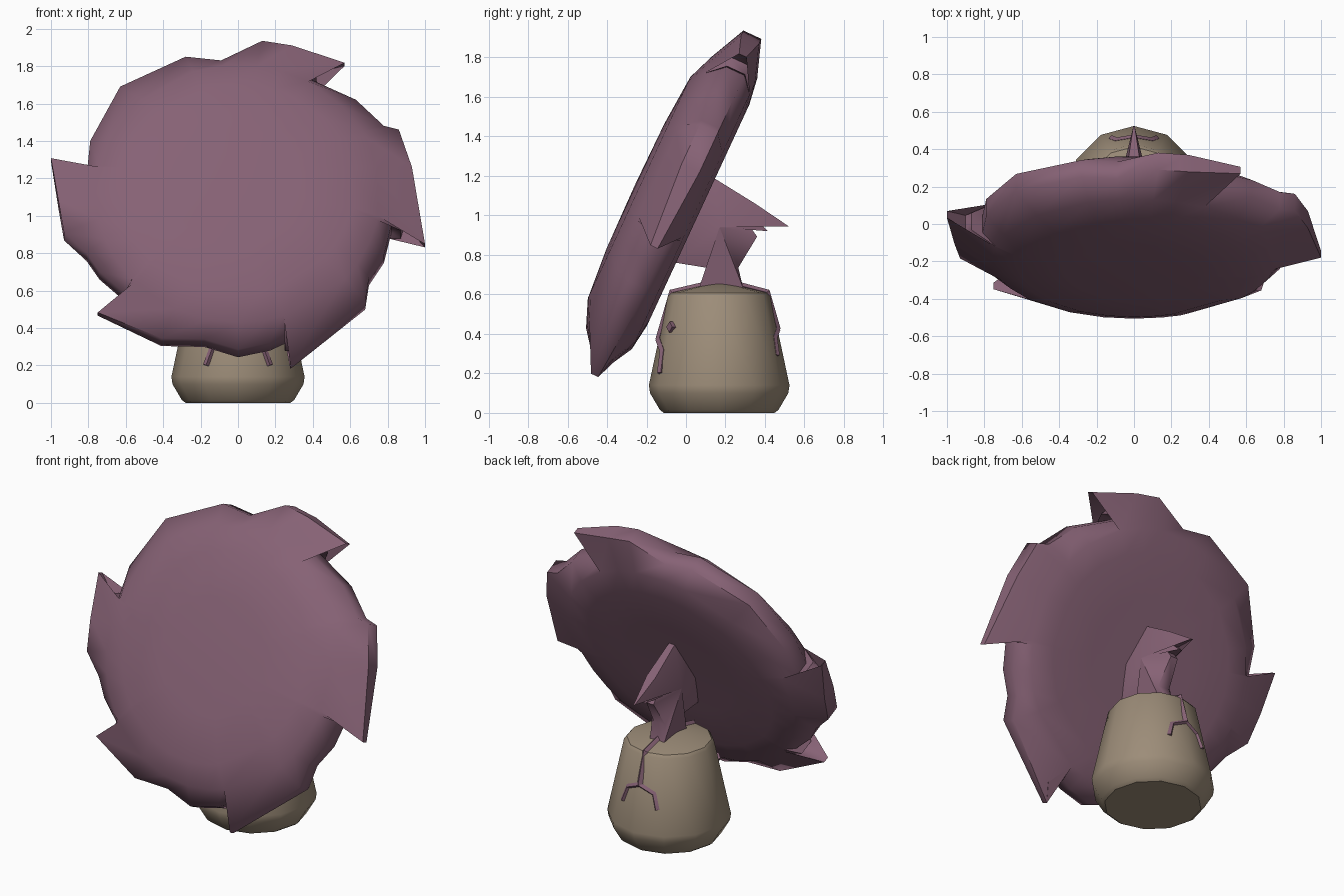
import bpy, bmesh, math
from mathutils import Vector

cube = bpy.data.objects.get("Cube")
if cube:
    bpy.data.objects.remove(cube, do_unlink=True)


def material(name, rgb):
    m = bpy.data.materials.new(name)
    m.use_nodes = True
    m.diffuse_color = (*rgb, 1)
    m.node_tree.nodes["Principled BSDF"].inputs["Base Color"].default_value = (*rgb, 1)
    return m


plum = material("dusty plum", (0.24, 0.122, 0.178))
clay = material("dry clay", (0.335, 0.265, 0.19))


def finish(obj, mat, angle):
    obj.data.materials.clear()
    obj.data.materials.append(mat)
    bpy.ops.object.select_all(action='DESELECT')
    obj.select_set(True)
    bpy.context.view_layer.objects.active = obj
    bpy.ops.object.shade_smooth_by_angle(angle=math.radians(angle))


def skin(name, rings, mat, angle):
    """Bridge closed rings of equal length; a collapsed ring becomes a tip."""
    bm = bmesh.new()
    loops = [[bm.verts.new(p) for p in ring] for ring in rings]
    for a, b in zip(loops, loops[1:]):
        n = len(a)
        for i in range(n):
            j = (i + 1) % n
            bm.faces.new((a[i], a[j], b[j], b[i]))
    bmesh.ops.remove_doubles(bm, verts=bm.verts, dist=0.0002)
    bmesh.ops.recalc_face_normals(bm, faces=bm.faces)
    mesh = bpy.data.meshes.new(name)
    bm.to_mesh(mesh)
    bm.free()
    obj = bpy.data.objects.new(name, mesh)
    bpy.context.collection.objects.link(obj)
    finish(obj, mat, angle)


# Pot: twelve-sided tapered body with a low pointed lid
POT_Y, SIDES = 0.168, 12
profile = [(0, 0), (0.28, 0), (0.3, 0.015), (0.35, 0.1), (0.356, 0.14),
           (0.26, 0.59), (0.245, 0.608), (0, 0.665)]
skin("pot", [[(r * math.sin(math.tau * i / SIDES),
               POT_Y + r * math.cos(math.tau * i / SIDES), z) for i in range(SIDES)]
             for r, z in profile], clay, 35)

# Tilted blossom: hooked outline (x, z), clockwise from the upper left
outline = [(-.28, 1.83), (-.09, 1.81), (.13, 1.915), (.29, 1.89), (.57, 1.81),
           (.38, 1.78), (.42, 1.735), (.34, 1.73), (.63, 1.6), (.78, 1.46),
           (.86, 1.44), (.93, 1.24), (1, .84), (.89, .97), (.87, .9), (.82, .93),
           (.78, .77), (.7, .65), (.68, .52), (.28, .19), (.33, .29), (.25, .3),
           (.3, .36), (.17, .3), (0, .265), (-.18, .32), (-.41, .325),
           (-.75, .475), (-.59, .51), (-.63, .53), (-.6, .56), (-.74, .68),
           (-.81, .78), (-.93, .89), (-.96, 1.06), (-1, 1.3), (-.9, 1.19),
           (-.87, 1.22), (-.81, 1.19), (-.79, 1.38), (-.63, 1.67)]
COS, SIN, MID_Z, MID_Y = 0.907, 0.42, 1.06, -0.06


def tilted(u, v, w):
    return Vector((u, MID_Y + v * SIN - w * COS, MID_Z + v * COS + w * SIN))


flat = [(x, (z - MID_Z) / COS) for x, z in outline]
angles = []
for u, v in flat:
    a = math.atan2(v, u)
    while angles and a > angles[-1] + math.pi:
        a -= math.tau
    angles.append(a)
# Inner rings need angles that never turn back under the hooks
n = len(angles)
spread = [(min(angles[:i + 1]) + max(angles[i:])) / 2 for i in range(n)]


def disc_ring(r, w):
    return [tilted(r * math.cos(a), r * math.sin(a), w) for a in spread]


def rim(side):
    return [tilted(u, v, side * (0.05 if math.hypot(u, v) < 0.97 else 0.02))
            for u, v in flat]


front = [disc_ring(r, w) for r, w in ((0, .22), (.35, .215), (.62, .195), (.76, .14))]
back = [disc_ring(r, w) for r, w in ((.76, -.115), (.62, -.135), (.35, -.13), (0, -.13))]
skin("blossom", front + [rim(1), rim(-1)] + back, plum, 60)

# Stalk: thin crest behind the blossom, outline (y, z, half width)
crest = [(.14, 1.19, .02), (.35, 1.06, .03), (.52, .945, .004), (.37, .965, .02),
         (.415, .92, .01), (.33, .935, .025), (.36, .893, .025), (.265, .735, .04),
         (.29, .63, .05), (.065, .63, .05), (.105, .735, .04), (-.05, .76, .05),
         (.03, .96, .09)]
sides = [[(s * w, y, z) for y, z, w in crest] for s in (1, -1)]
hubs = [[(s * 0.09, 0.17, 0.94)] * len(crest) for s in (1, -1)]
skin("stalk", [hubs[0], sides[0], sides[1], hubs[1]], plum, 45)


# Roots: slim square tubes that hug the pot wall
def wall(x, z, side):
    r = 0.356 - (z - 0.14) * 0.22
    return (x, POT_Y + side * (r - abs(x) * 0.268), z)


def root(name, points, radius):
    curve = bpy.data.curves.new(name, 'CURVE')
    curve.dimensions = '3D'
    curve.bevel_depth = radius
    curve.bevel_resolution = 0
    curve.use_fill_caps = True
    spline = curve.splines.new('POLY')
    spline.points.add(len(points) - 1)
    for p, co in zip(spline.points, points):
        p.co = (*co, 1)
    obj = bpy.data.objects.new(name, curve)
    bpy.context.collection.objects.link(obj)
    bpy.ops.object.select_all(action='DESELECT')
    obj.select_set(True)
    bpy.context.view_layer.objects.active = obj
    bpy.ops.object.convert(target='MESH')
    finish(bpy.context.object, plum, 30)


root("back_root", [(0, .25, .65), (0, .41, .61), wall(0, .42, 1)], 0.018)
root("front_root", [(0, .09, .645), (0, -.07, .61), wall(0, .37, -1)], 0.018)
for s, label in ((1, "left"), (-1, "right")):
    root("back_fork_" + label, [wall(0, .42, 1), wall(s * .09, .38, 1),
                                wall(s * .12, .29, 1)], 0.016)
    root("front_fork_" + label, [wall(0, .37, -1), wall(s * .13, .31, -1),
                                 wall(s * .17, .2, -1)], 0.018)
    # Short stub poking out of the pot side
    root("stub_" + label, [(s * .13, -.02, .43), (s * .17, -.085, .435)], 0.028)
